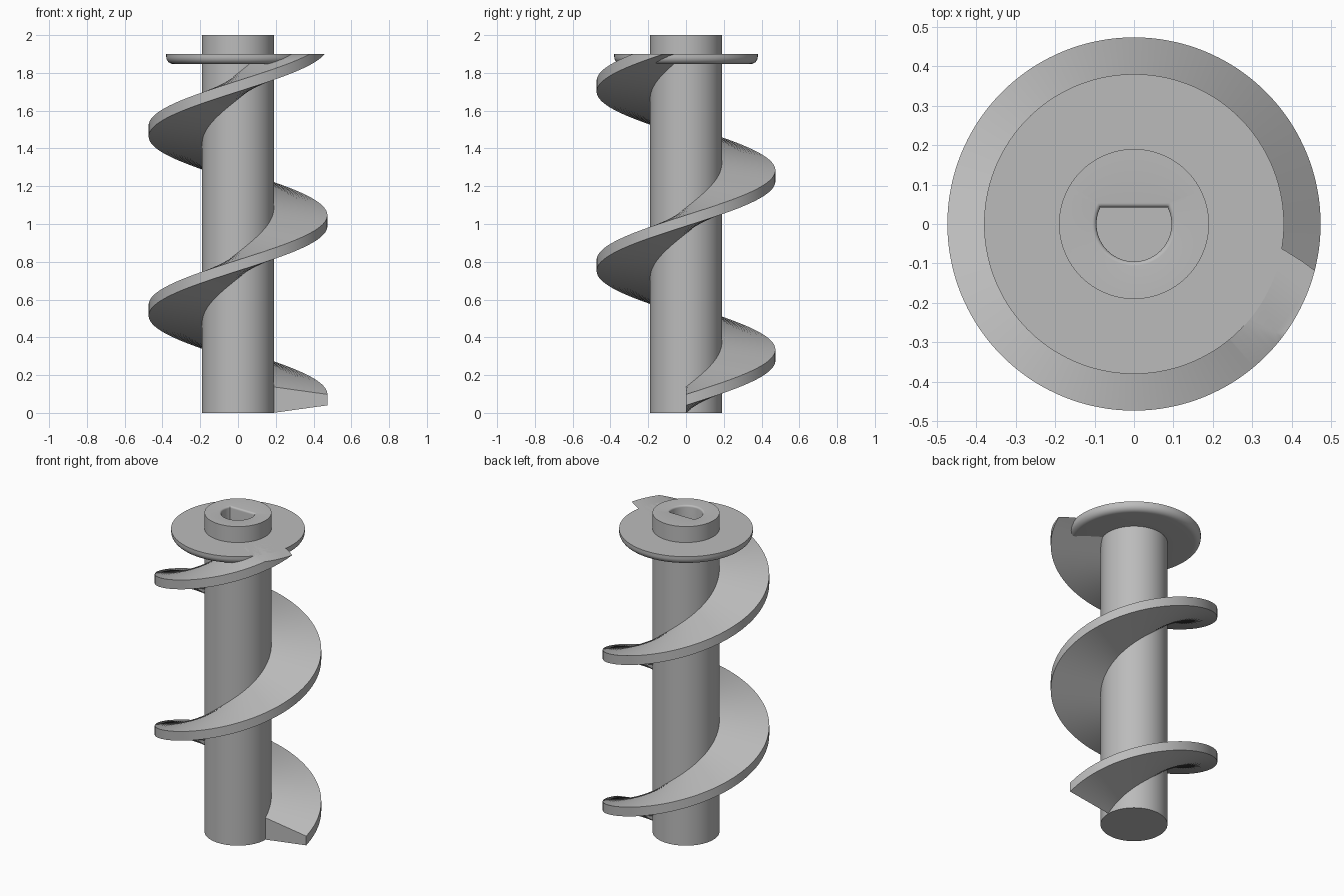
import bpy, bmesh, math

if "Cube" in bpy.data.objects:
    bpy.data.objects.remove(bpy.data.objects["Cube"])

GREY = bpy.data.materials.new("grey plastic")
GREY.diffuse_color = (0.5, 0.5, 0.5, 1)
GREY.use_nodes = True
GREY.node_tree.nodes["Principled BSDF"].inputs["Base Color"].default_value = GREY.diffuse_color


def finish(bm, name, angle=35):
    bmesh.ops.recalc_face_normals(bm, faces=bm.faces)
    me = bpy.data.meshes.new(name)
    bm.to_mesh(me)
    bm.free()
    ob = bpy.data.objects.new(name, me)
    bpy.context.collection.objects.link(ob)
    me.materials.append(GREY)
    bpy.ops.object.select_all(action='DESELECT')
    bpy.context.view_layer.objects.active = ob
    ob.select_set(True)
    bpy.ops.object.shade_smooth_by_angle(angle=math.radians(angle))
    return ob


def skin(bm, loops, closed=True, caps=True):
    """Join successive rings of points with quads and cap both ends."""
    rings = [[bm.verts.new(p) for p in lp] for lp in loops]
    n = len(rings[0])
    for a, b in zip(rings, rings[1:]):
        for i in range(n):
            j = (i + 1) % n
            bm.faces.new((a[i], a[j], b[j], b[i]))
    if caps:
        bm.faces.new(rings[0])
        bm.faces.new(rings[-1])


# Shaft with a blind D-shaped bore in its top
BORE_R, BORE_FLAT = 0.095, 0.042
ARC, FLAT = 96, 32
CORNER = math.asin(BORE_FLAT / BORE_R)


def circle(r, z):
    a0, a1, a2 = math.pi - CORNER, 2 * math.pi + CORNER, 3 * math.pi - CORNER
    angs = [a0 + (a1 - a0) * i / ARC for i in range(ARC)]
    angs += [a1 + (a2 - a1) * i / FLAT for i in range(FLAT)]
    return [(r * math.cos(a), r * math.sin(a), z) for a in angs]


def d_shape(grow, z):
    r, f = BORE_R + grow, BORE_FLAT + grow
    c = math.asin(f / r)
    a0, a1 = math.pi - c, 2 * math.pi + c
    pts = []
    for i in range(ARC):
        a = a0 + (a1 - a0) * i / ARC
        pts.append((r * math.cos(a), r * math.sin(a), z))
    w = r * math.cos(c)
    pts += [(w - 2 * w * i / FLAT, f, z) for i in range(FLAT)]
    return pts


FIL = 0.011
loops = [circle(0.19, 0), circle(0.19, 2)]
for i in range(6):
    t = math.pi / 2 * i / 5
    loops.append(d_shape(FIL * (1 - math.sin(t)), 2 - FIL * (1 - math.cos(t))))
loops.append(d_shape(0, 1.65))
bm = bmesh.new()
skin(bm, loops)
finish(bm, "shaft")

# Collar disc with a rounded lower edge
R, TOP, BOT, F = 0.38, 1.9, 1.847, 0.038
prof = [(0.185, BOT)]
for i in range(9):
    t = math.pi / 2 * i / 8
    prof.append((R - F + F * math.sin(t), BOT + F - F * math.cos(t)))
prof += [(R, TOP), (0.185, TOP)]
bm = bmesh.new()
skin(bm, [circle(r, z) for r, z in prof], caps=False)
finish(bm, "collar_disc")

# Screw flight: tapered section swept two turns, cut level with the collar
PITCH, TURNS, STEPS = 0.949, 2.0, 144
section = [(0.186, 0.0), (0.473, 0.04), (0.473, 0.098), (0.186, 0.138)]
loops = []
for s in range(int(TURNS * STEPS) + 1):
    t = s / STEPS
    a = 2 * math.pi * t
    loops.append([(r * math.cos(a), r * math.sin(a), z + PITCH * t)
                  for r, z in section])
bm = bmesh.new()
skin(bm, loops)
cut = bmesh.ops.bisect_plane(bm, geom=bm.verts[:] + bm.edges[:] + bm.faces[:],
                             plane_co=(0, 0, TOP), plane_no=(0, 0, 1),
                             clear_outer=True)
edges = [e for e in cut["geom_cut"] if isinstance(e, bmesh.types.BMEdge)]
bmesh.ops.contextual_create(bm, geom=edges)
finish(bm, "screw_flight", 30)
